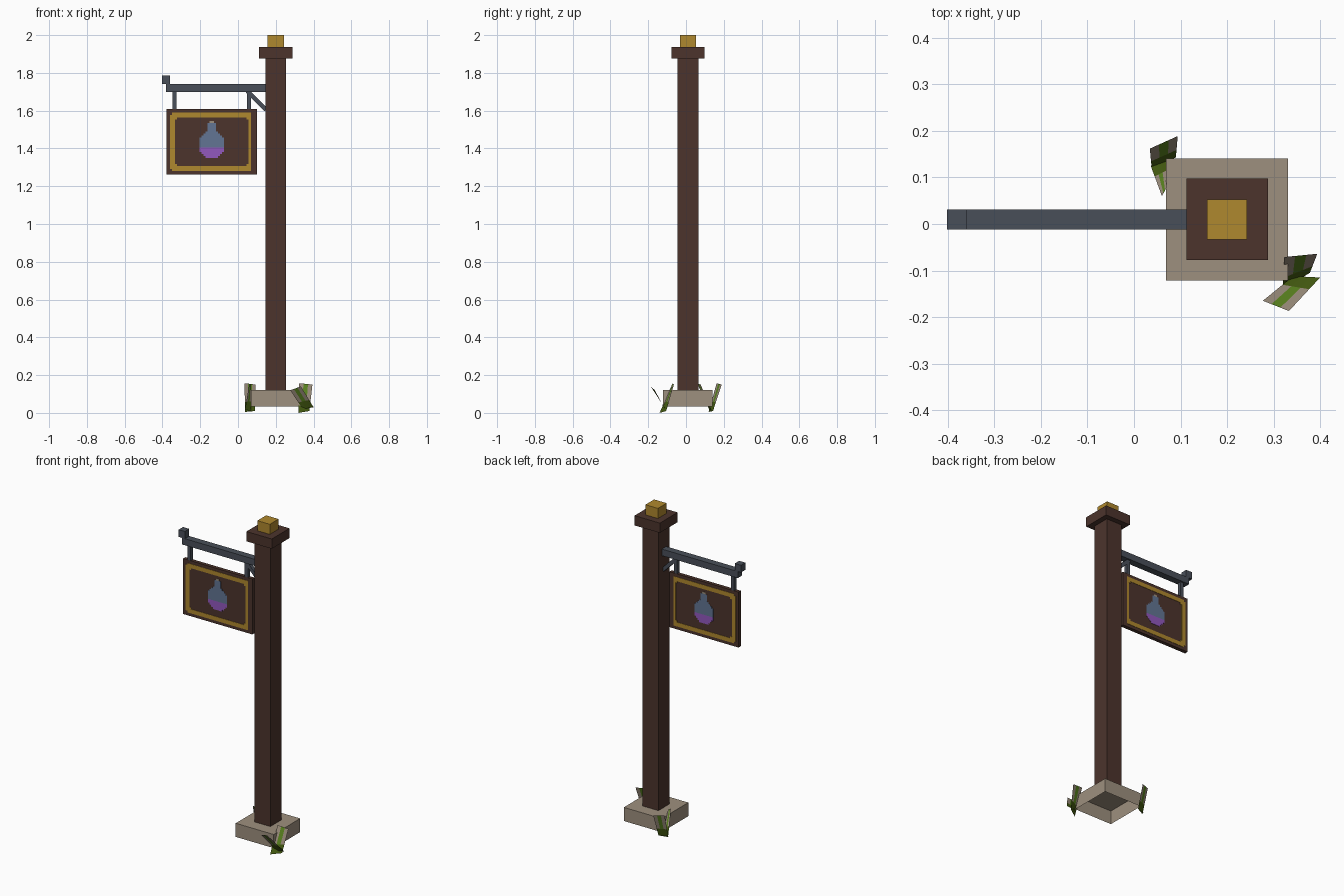
import bpy, bmesh, math
from mathutils import Vector

if "Cube" in bpy.data.objects:
    bpy.data.objects.remove(bpy.data.objects["Cube"])


def make_mat(name, rgb):
    lin = [(c / 255 / 12.92) if c < 11 else ((c / 255 + 0.055) / 1.055) ** 2.4 for c in rgb]
    m = bpy.data.materials.new(name)
    m.diffuse_color = (*lin, 1)
    m.use_nodes = True
    m.node_tree.nodes["Principled BSDF"].inputs["Base Color"].default_value = m.diffuse_color
    return m


WOOD = make_mat("dark wood", (76, 52, 44))
GOLD = make_mat("gold", (175, 136, 46))
IRON = make_mat("iron", (73, 79, 89))
STONE = make_mat("stone", (158, 144, 126))
GLASS = make_mat("blue glass", (98, 117, 147))
PURPLE = make_mat("purple liquid", (146, 88, 190))
GREEN = make_mat("leaf green", (92, 134, 32))
OLIVE = make_mat("olive green", (72, 96, 18))
CY = 0.01      # depth centre of post and sign
PX = 0.2       # post centre


def add_object(name, bm, mats):
    me = bpy.data.meshes.new(name)
    bm.to_mesh(me)
    bm.free()
    for m in mats:
        me.materials.append(m)
    ob = bpy.data.objects.new(name, me)
    bpy.context.collection.objects.link(ob)
    return ob


def add_box(bm, x0, x1, y0, y1, z0, z1, mi=0):
    v = bmesh.ops.create_cube(bm, size=1)["verts"]
    for p in v:
        p.co = (x1 if p.co.x > 0 else x0, y1 if p.co.y > 0 else y0, z1 if p.co.z > 0 else z0)
    for f in {f for p in v for f in p.link_faces}:
        f.material_index = mi


def box(name, x0, x1, half_y, z0, z1, mat, open_bottom=False):
    bm = bmesh.new()
    add_box(bm, x0, x1, CY - half_y, CY + half_y, z0, z1)
    if open_bottom:
        bmesh.ops.delete(bm, geom=[f for f in bm.faces if f.normal.z < -0.5], context="FACES")
    return add_object(name, bm, [mat])


def square(name, half, z0, z1, mat, open_bottom=False):
    return box(name, PX - half, PX + half, half, z0, z1, mat, open_bottom)


# Post, hollow footing, cap and finial
square("stone_footing", 0.131, 0.035, 0.12, STONE, True)
square("post", 0.055, 0.12, 1.876, WOOD, True)
square("post_cap", 0.0875, 1.876, 1.937, WOOD)
square("finial", 0.043, 1.937, 2.0, GOLD)

# Iron bracket
box("bracket_beam", -0.38, 0.145, 0.0215, 1.70, 1.741, IRON)
box("bracket_end_block", -0.402, -0.359, 0.0215, 1.741, 1.786, IRON)
for side, x in (("left", -0.337), ("right", 0.058)):
    box("hanger_" + side, x - 0.011, x + 0.011, 0.011, 1.608, 1.70, IRON)
brace = box("diagonal_brace", -0.07, 0.07, 0.011, -0.011, 0.011, IRON)
brace.location = (0.099, 0, 1.655)
brace.rotation_euler = (0, math.radians(45), 0)

# Sign board
BX0, BX1, BZ0, BZ1 = -0.378, 0.10, 1.262, 1.608
HB = 0.0115
box("sign_board", BX0, BX1, HB, BZ0, BZ1, WOOD)
CX = (BX0 + BX1) / 2
U = (BX1 - BX0) / 44   # size of one painted square


def plate(bm, x0, x1, z0, z1, mi=0):
    """Thin painted plate on both faces of the board."""
    for s in (-1, 1):
        a, b = sorted((CY + s * (HB - 0.001), CY + s * (HB + 0.002)))
        add_box(bm, x0, x1, a, b, z0, z1, mi)


# Gold border with stepped corners
bm = bmesh.new()
a, w = 0.019, 0.026
ox0, ox1, oz0, oz1 = BX0 + a, BX1 - a, BZ0 + a, BZ1 - a
for z in (oz0, oz1 - w):
    plate(bm, ox0 + U, ox1 - U, z, z + w)
for x in (ox0, ox1 - w):
    plate(bm, x, x + U, oz0 + U, oz1 - U)
for x in (ox0 + U, ox1 - w):
    plate(bm, x, x + w - U, oz0 + w, oz1 - w)
for x in (ox0 + w, ox1 - w - U):
    for z in (oz0 + w, oz1 - w - U):
        plate(bm, x, x + U, z, z + U)
add_object("sign_border", bm, [GOLD])

# Potion flask in stepped rows, half widths from cork to base
bm = bmesh.new()
top = 1.545
for i, h in enumerate([1, 2, 2, 2, 2, 3, 4, 5, 6, 6, 6, 6, 6, 6, 6, 5, 4, 3]):
    plate(bm, CX - h * U, CX + h * U, top - (i + 1) * U, top - i * U,
          0 if i == 0 else 1 if i < 13 else 2)
add_object("flask_emblem", bm, [STONE, GLASS, PURPLE])


# Grass blades: striped quads, green at the root and along the middle
def blade(name, root_l, root_r, tip_r, tip_l):
    rl, rr, tr, tl = map(Vector, (root_l, root_r, tip_r, tip_l))
    bm = bmesh.new()
    us, vs = (0, 0.33, 0.67, 1), (0, 0.35, 1)
    grid = [[bm.verts.new(rl.lerp(rr, u).lerp(tl.lerp(tr, u), v)) for u in us] for v in vs]
    for j in range(2):
        for i in range(3):
            f = bm.faces.new((grid[j][i], grid[j][i + 1], grid[j + 1][i + 1], grid[j + 1][i]))
            f.material_index = 1 if j == 0 else 2 if i == 1 else 0
    add_object(name, bm, [STONE, OLIVE, GREEN])


blade("grass_back_outer", (0.038, 0.12, 0.005), (0.09, 0.143, 0.01),
      (0.094, 0.189, 0.15), (0.034, 0.162, 0.157))
blade("grass_back_inner", (0.036, 0.125, 0.012), (0.07, 0.135, 0.01),
      (0.07, 0.078, 0.15), (0.06, 0.06, 0.155))
blade("grass_front_inner", (0.32, -0.14, 0.0), (0.378, -0.105, 0.01),
      (0.394, -0.064, 0.15), (0.323, -0.071, 0.157))
blade("grass_front_outer", (0.342, -0.112, 0.02), (0.40, -0.115, 0.03),
      (0.333, -0.187, 0.14), (0.277, -0.165, 0.12))
